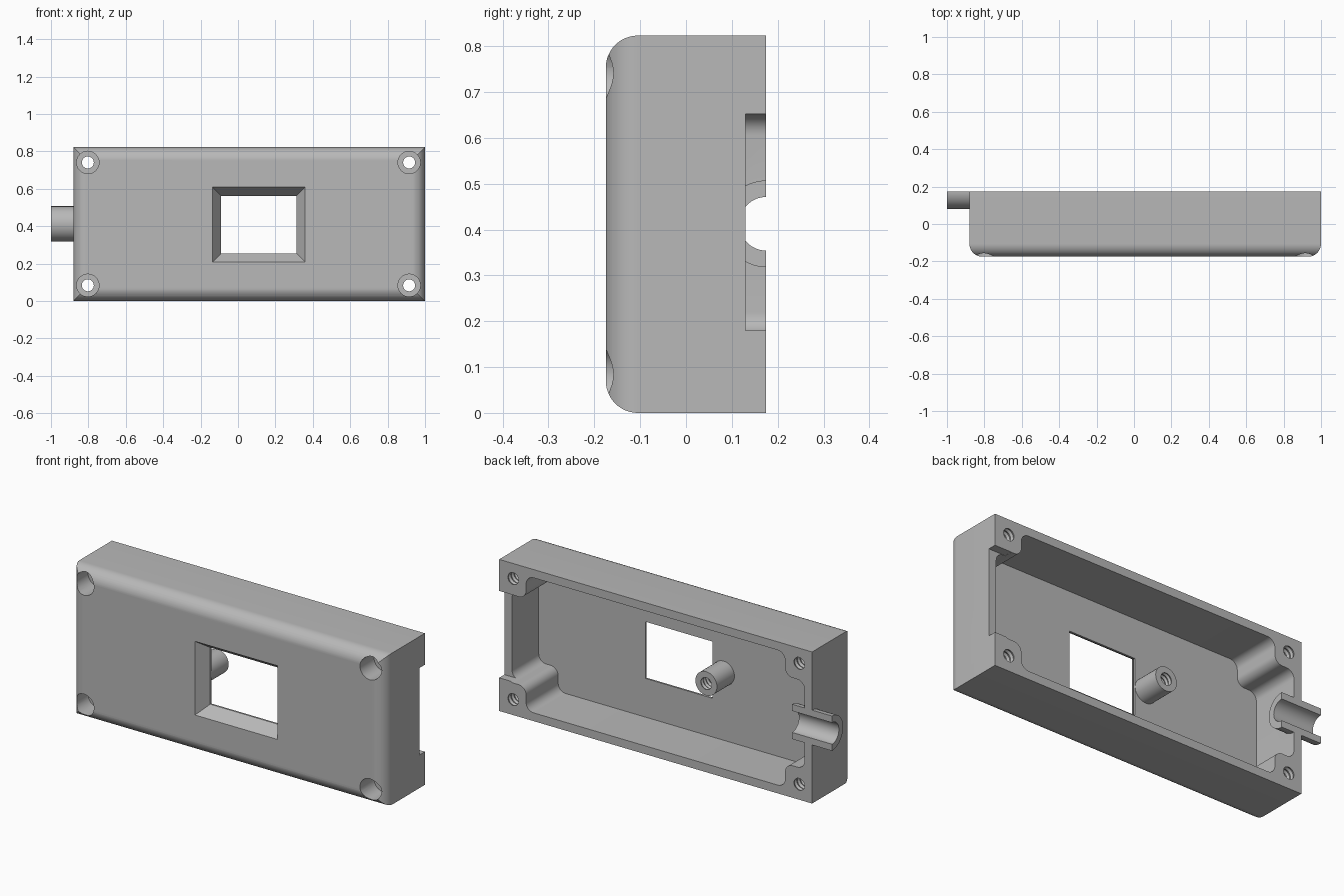
import bpy, bmesh, math
from mathutils import Vector

old = bpy.data.objects.get("Cube")
if old:
    bpy.data.objects.remove(old, do_unlink=True)

mat = bpy.data.materials.new("plain grey")
mat.use_nodes = True
GREY = (0.48, 0.48, 0.48, 1)
mat.diffuse_color = GREY
mat.node_tree.nodes["Principled BSDF"].inputs["Base Color"].default_value = GREY

# Main sizes
LEFT, RIGHT, FRONT, BACK, TOP = -0.88, 1.0, -0.175, 0.175, 0.823
FLOOR, WALL, MID = -0.1, 0.045, 0.4125


def finish(name, bm):
    bmesh.ops.remove_doubles(bm, verts=bm.verts, dist=1e-5)
    bmesh.ops.recalc_face_normals(bm, faces=bm.faces)
    mesh = bpy.data.meshes.new(name)
    bm.to_mesh(mesh)
    bm.free()
    mesh.materials.append(mat)
    ob = bpy.data.objects.new(name, mesh)
    bpy.context.collection.objects.link(ob)
    return ob


def loft(name, rings, capped=True):
    """Skin a list of equally long closed rings of points."""
    bm = bmesh.new()
    rows = [[bm.verts.new(p) for p in ring] for ring in rings]
    n = len(rows[0])
    for a, b in zip(rows, rows[1:]):
        for i in range(n):
            j = (i + 1) % n
            bm.faces.new((a[i], a[j], b[j], b[i]))
    if capped:
        bm.faces.new(rows[0])
        bm.faces.new(rows[-1])
    return finish(name, bm)


def rect(y, x0, x1, z0, z1):
    return [(x0, y, z0), (x1, y, z0), (x1, y, z1), (x0, y, z1)]


def lathe(name, profile, x, z, steps=32):
    """Turn (radius, y) points about an axis parallel to y."""
    angles = [math.tau * i / steps for i in range(steps)]
    return loft(name, [[(x + r * math.cos(a), y, z + r * math.sin(a)) for a in angles]
                       for r, y in profile])


def thread(y0, y1, turns=9):
    """Zigzag profile of a threaded hole."""
    n = 2 * turns
    return [(0.038 if i % 2 else 0.032, y0 + (y1 - y0) * i / n) for i in range(n + 1)]


def rounded(points, r, steps=8):
    """Round every corner of a right-angled outline."""
    out = []
    for i, p in enumerate(points):
        p = Vector(p)
        u = (Vector(points[i - 1]) - p).normalized() * r
        v = (Vector(points[(i + 1) % len(points)]) - p).normalized() * r
        for k in range(steps + 1):
            t = math.pi / 2 * k / steps
            out.append(p + u + v - v * math.cos(t) - u * math.sin(t))
    return out


def arc(r, steps=32):
    """Half circle below the back plane, as (y, z) points."""
    return [(BACK - r * math.sin(math.pi * i / steps), MID - r * math.cos(math.pi * i / steps))
            for i in range(steps + 1)]


def cut(target, cutter):
    cutter.hide_render = True
    bpy.context.view_layer.objects.active = target
    mod = target.modifiers.new("cut", "BOOLEAN")
    mod.operation, mod.solver, mod.object = "DIFFERENCE", "EXACT", cutter
    bpy.ops.object.modifier_apply(modifier=mod.name)
    bpy.data.objects.remove(cutter, do_unlink=True)


# Casing block with rounded, mitred front edges
R, STEPS = 0.07, 12
rings = []
for k in range(STEPS + 1):
    t = math.pi / 2 * k / STEPS
    d = R * (1 - math.sin(t))
    rings.append(rect(FRONT + R * (1 - math.cos(t)), LEFT + d, RIGHT - d, d, TOP - d))
rings.append(rect(BACK, LEFT, RIGHT, 0, TOP))
casing = loft("casing", rings)

# Hollow interior that leaves a screw boss in each corner
x0, x1, z0, z1 = LEFT + WALL, RIGHT - WALL, WALL, TOP - WALL
bx0, bx1, bz0, bz1 = LEFT + 0.162, RIGHT - 0.162, 0.174, TOP - 0.172
outline = rounded([(bx0, z0), (bx1, z0), (bx1, bz0), (x1, bz0), (x1, bz1), (bx1, bz1),
                   (bx1, z1), (bx0, z1), (bx0, bz1), (x0, bz1), (x0, bz0), (bx0, bz0)], 0.045)
cut(casing, loft("cavity_cutter", [[(x, y, z) for x, z in outline] for y in (FLOOR, 0.3)]))

# Window with a sloping frame and a thin straight lip
wx0, wx1, wz0, wz1 = -0.09, 0.313, 0.255, 0.563
frames = [(FRONT - 0.02, 0.06), (FRONT, 0.046), (FLOOR - 0.01, 0), (FLOOR + 0.02, 0)]
cut(casing, loft("window_cutter",
                 [rect(y, wx0 - d, wx1 + d, wz0 - d, wz1 + d) for y, d in frames]))

# Cable slot in the end wall
cut(casing, loft("slot_cutter", [rect(y, 0.9, 1.1, 0.18, 0.652) for y in (0.13, 0.3)]))

# Seat for the half pipe
seat = arc(0.0945) + [(0.3, MID + 0.0945), (0.3, MID - 0.0945)]
cut(casing, loft("pipe_seat_cutter", [[(x, y, z) for y, z in seat] for x in (-1.1, -0.78)]))

# Threaded, counterbored screw holes
bore = [(0, -0.3), (0.06, -0.3), (0.06, -0.055)] + thread(-0.055, BACK) + [(0.032, 0.3), (0, 0.3)]
for x in (-0.803, 0.915):
    for z in (0.084, TOP - 0.082):
        cut(casing, lathe("screw_hole_cutter", bore, x, z))

# Half pipe for the cable
pipe = arc(0.0945) + arc(0.0585)[::-1]
half_pipe = loft("half_pipe", [[(x, y, z) for y, z in pipe] for x in (-1.0, -0.76)])

# Mounting post with a blind threaded hole
tip = 0.05
post = lathe("mounting_post", [(0, FLOOR), (0.065, FLOOR), (0.065, tip)]
             + thread(tip, FLOOR + 0.02, 6) + [(0, FLOOR + 0.02)], -0.156, 0.41)

# Smooth the curves, keep the edges sharp
for ob in (casing, half_pipe, post):
    bpy.ops.object.select_all(action="DESELECT")
    ob.select_set(True)
    bpy.context.view_layer.objects.active = ob
    bpy.ops.object.shade_smooth_by_angle(angle=math.radians(25))
